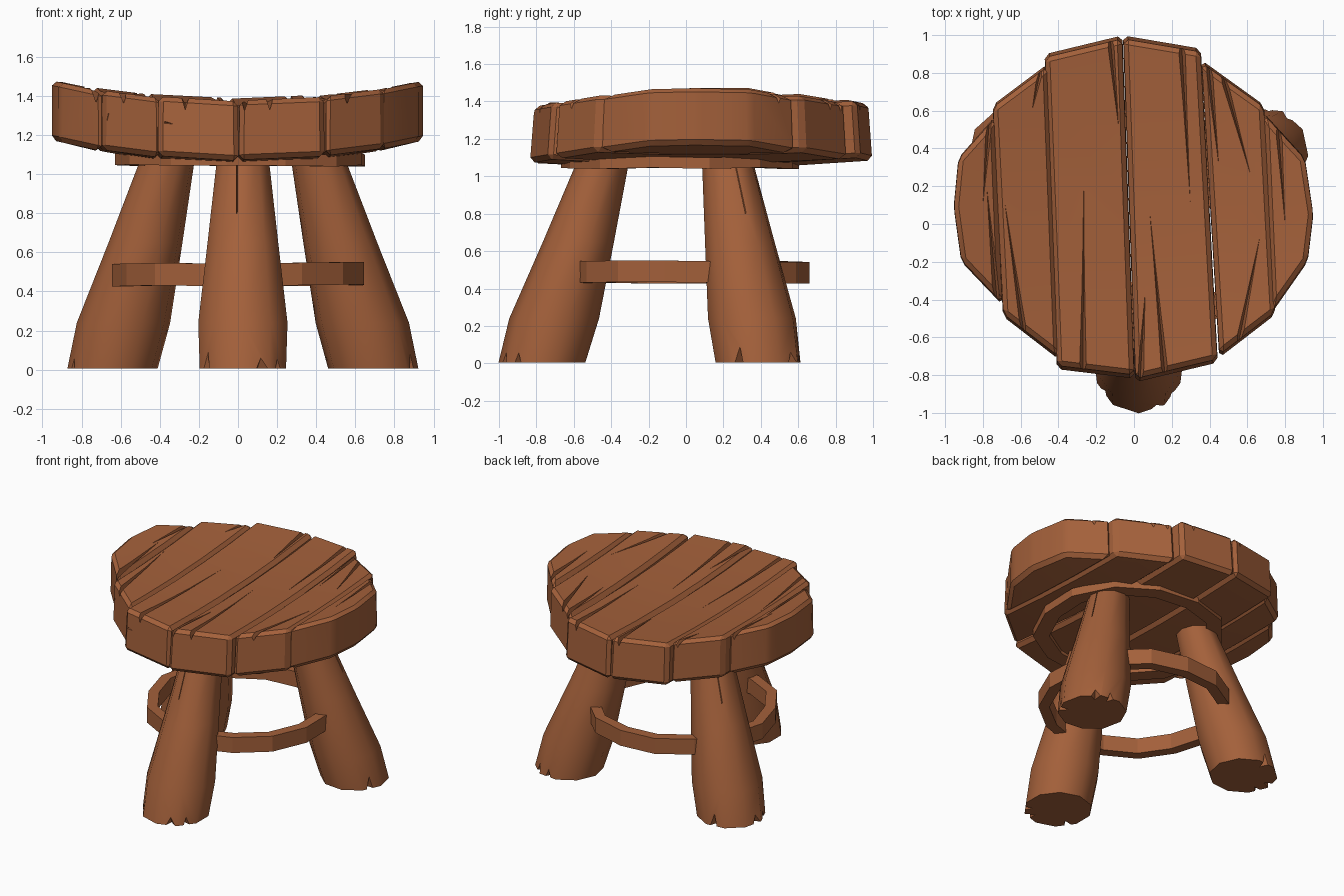
import bpy, bmesh, math, random
from mathutils import Vector

if "Cube" in bpy.data.objects:
    bpy.data.objects.remove(bpy.data.objects["Cube"])

random.seed(4)
wood = bpy.data.materials.new("warm brown wood")
wood.diffuse_color = (0.37, 0.118, 0.043, 1)
wood.use_nodes = True
wood.node_tree.nodes["Principled BSDF"].inputs["Base Color"].default_value = wood.diffuse_color
TOP, BOTTOM = 1.355, 1.05


def sag(x, y):
    """The seat is dished: higher towards the rim."""
    return 0.11 * (x / 0.9) ** 2 + 0.035 * (y / 0.9) ** 2


def finish(name, bm):
    bmesh.ops.recalc_face_normals(bm, faces=bm.faces)
    me = bpy.data.meshes.new(name)
    bm.to_mesh(me)
    bm.free()
    me.materials.append(wood)
    ob = bpy.data.objects.new(name, me)
    bpy.context.collection.objects.link(ob)
    return ob


def wedge(bm, start, tip, width, depth, out):
    """Thin V-shaped cutter, open at start and fading to a point at tip."""
    start, tip, out = Vector(start), Vector(tip), Vector(out).normalized()
    side = (tip - start).cross(out).normalized() * width
    v = [bm.verts.new(p) for p in (start + side + out * depth, start - side + out * depth,
                                   start - out * depth, tip + out * 0.004)]
    for f in ((0, 1, 2), (0, 1, 3), (1, 2, 3), (2, 0, 3)):
        bm.faces.new([v[i] for i in f])


def carve(ob, cut_bm):
    """Subtract the wedges and bake the result."""
    cutter = finish("cutter", cut_bm)
    cutter.hide_render = True
    mod = ob.modifiers.new("cracks", 'BOOLEAN')
    mod.operation, mod.solver, mod.object = 'DIFFERENCE', 'EXACT', cutter
    mod.use_self = True
    dg = bpy.context.evaluated_depsgraph_get()
    dg.update()
    new = bpy.data.meshes.new_from_object(ob.evaluated_get(dg))
    ob.modifiers.clear()
    if len(new.polygons) > 5:
        ob.data = new
    bpy.data.objects.remove(cutter)


def smooth(ob, angle):
    bpy.ops.object.select_all(action='DESELECT')
    ob.select_set(True)
    bpy.context.view_layer.objects.active = ob
    bpy.ops.object.shade_smooth_by_angle(angle=math.radians(angle))


# seat planks: top-view outlines, and cracks as (open end, tip)
planks = [
    ([(-0.955, 0.09), (-0.93, 0.35), (-0.745, 0.57), (-0.705, -0.43), (-0.915, -0.2)],
     [((-0.76, 0.62), (-0.80, 0.1)), ((-0.725, -0.4), (-0.78, 0.2))]),
    ([(-0.74, 0.63), (-0.465, 0.85), (-0.405, -0.72), (-0.685, -0.49)],
     [((-0.48, 0.88), (-0.54, 0.6)), ((-0.57, -0.66), (-0.685, 0.12))]),
    ([(-0.465, 0.9), (-0.07, 1.0), (-0.005, -0.82), (-0.40, -0.77)],
     [((-0.27, -0.82), (-0.265, 0.52)), ((-0.13, 1.03), (-0.08, 0.5))]),
    ([(-0.05, 1.0), (0.345, 0.93), (0.435, -0.735), (0.015, -0.84)],
     [((0.17, -0.86), (0.08, 0.1)), ((0.25, 0.99), (0.30, 0.08)), ((0.03, -0.87), (0.06, -0.35))]),
    ([(0.365, 0.87), (0.68, 0.63), (0.74, -0.48), (0.46, -0.71)],
     [((0.45, 0.86), (0.62, 0.25)), ((0.54, -0.70), (0.67, -0.05)), ((0.39, 0.9), (0.45, 0.3))]),
    ([(0.695, 0.59), (0.905, 0.35), (0.95, 0.05), (0.92, -0.2), (0.74, -0.47)],
     [((0.76, 0.58), (0.80, 0.0))]),
]
for i, (outline, cracks) in enumerate(planks):
    xs = [p[0] for p in outline]
    xc = (min(xs) + max(xs)) / 2
    slope = 0.24 * xc / 0.81

    def lift(x, y):
        return sag(xc, y) + slope * (x - xc)

    bm = bmesh.new()
    # widen the inner sides so that neighbouring planks nearly touch
    wide = [(x + (math.copysign(0.009, x - xc) if abs(x) < 0.85 else 0), y) for x, y in outline]
    base = bm.faces.new([bm.verts.new((x, y, BOTTOM)) for x, y in wide])
    ext = bmesh.ops.extrude_face_region(bm, geom=[base])
    for v in [g for g in ext["geom"] if isinstance(g, bmesh.types.BMVert)]:
        v.co = (xc + (v.co.x - xc) * 0.985, v.co.y * 0.975 + 0.003, TOP)
    bmesh.ops.recalc_face_normals(bm, faces=bm.faces)
    bmesh.ops.bevel(bm, geom=bm.edges[:], offset=0.025, segments=1, profile=0.5, affect='EDGES')
    for y in (-0.45, -0.15, 0.2, 0.55):
        bmesh.ops.bisect_plane(bm, geom=bm.verts[:] + bm.edges[:] + bm.faces[:],
                               plane_co=(0, y + random.uniform(-0.05, 0.05), 0), plane_no=(0, 1, 0))
    for v in bm.verts:
        v.co.z += lift(v.co.x, v.co.y)
    ob = finish("seat_plank_%d" % (i + 1), bm)
    cut = bmesh.new()
    for a, b in cracks:
        wedge(cut, (*a, TOP + lift(*a)), (*b, TOP - 0.002 + lift(*b)), 0.04, 0.065, (0, 0, 1))
    # a small nick in the front or outer rim
    x, y = outline[-1]
    n = Vector((x, y, 0)).normalized()
    wedge(cut, (x * 0.95, y, 1.22 + lift(x, y)), (x * 0.8, y, 1.21 + lift(x, y)), 0.02, 0.025, n)
    carve(ob, cut)
    smooth(ob, 20)


# legs: tapered, splayed outwards, with chipped feet and one long crack
def leg(name, angle):
    d = Vector((math.cos(angle), math.sin(angle), 0))
    t = Vector((-d.y, d.x, 0))
    c0 = Vector((0.025, 0, 0))
    sides = 10
    bm = bmesh.new()
    rings = []
    for z, dist, r in ((0.005, 0.77, 0.232), (0.24, 0.705, 0.24), (0.65, 0.575, 0.19), (1.14, 0.425, 0.132)):
        rings.append([bm.verts.new(c0 + d * (dist + r * math.cos(a)) + t * r * math.sin(a) + Vector((0, 0, z)))
                      for a in (2 * math.pi * k / sides for k in range(sides))])
    for lo, hi in zip(rings, rings[1:]):
        for k in range(sides):
            j = (k + 1) % sides
            bm.faces.new((lo[k], lo[j], hi[j], hi[k]))
    bm.faces.new(rings[0])
    bm.faces.new(rings[-1])
    ob = finish(name, bm)
    cut = bmesh.new()
    for a, h, w in ((-1.0, 0.13, 0.07), (0.45, 0.09, 0.1), (0.95, 0.08, 0.07)):
        n = d * math.cos(a) + t * math.sin(a)
        p = c0 + d * 0.77 + n * 0.23
        wedge(cut, p + Vector((0, 0, -0.03)), p + Vector((0, 0, h)), w, 0.09, n)
    top = c0 + d * 0.562 - t * 0.03 + Vector((0, 0, 1.12))
    wedge(cut, top, c0 + d * 0.765 - t * 0.03 + Vector((0, 0, 0.55)), 0.006, 0.03, d)
    carve(ob, cut)
    smooth(ob, 38)


leg("front_leg", math.radians(-90))
leg("right_leg", math.radians(30))
leg("left_leg", math.radians(150))


# hoops: rough faceted rings under the seat and between the legs
def hoop(name, cx, cy, r_in, r_out, z0, z1, sides, rough):
    bm = bmesh.new()
    loops = []
    for k in range(sides):
        a = 2 * math.pi * (k + 0.5) / sides
        dr, dz = random.uniform(-rough, rough), random.uniform(-rough, rough) / 2
        loops.append([bm.verts.new((cx + (r + dr) * math.cos(a), cy + (r + dr) * math.sin(a), z + dz))
                      for r, z in ((r_in, z0), (r_out, z0), (r_out, z1), (r_in, z1))])
    for k in range(sides):
        p, q = loops[k], loops[(k + 1) % sides]
        for m in range(4):
            n = (m + 1) % 4
            bm.faces.new((p[m], p[n], q[n], q[m]))
    smooth(finish(name, bm), 15)


hoop("under_seat_hoop", 0.02, -0.03, 0.53, 0.64, 1.045, 1.105, 13, 0.012)
hoop("leg_brace_hoop", 0.01, 0.02, 0.57, 0.645, 0.43, 0.545, 15, 0.01)
